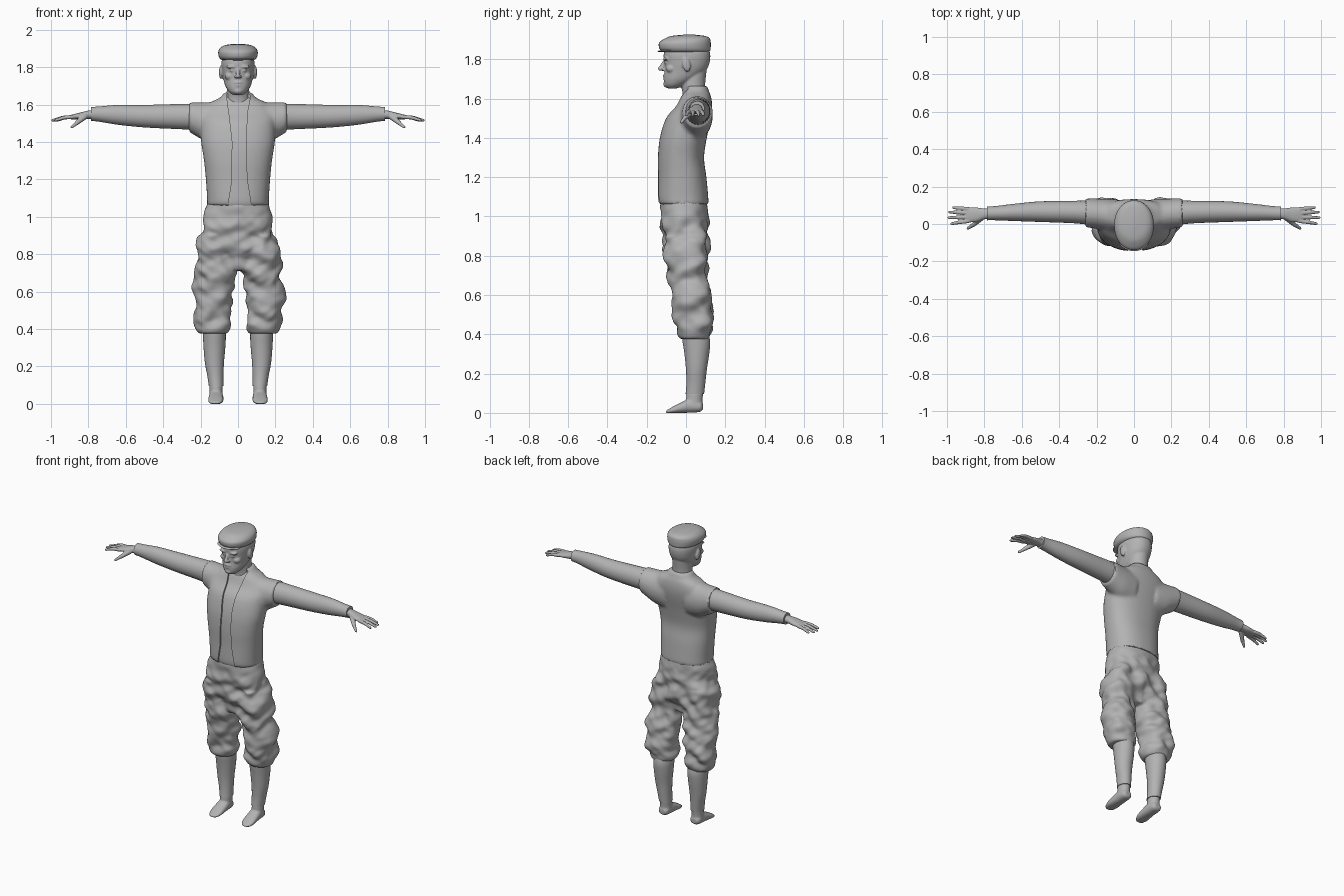
import bpy, bmesh, math
from mathutils import Vector, Matrix, noise

cube = bpy.data.objects.get("Cube")
if cube:
    bpy.data.objects.remove(cube, do_unlink=True)

grey = bpy.data.materials.new("plain_grey")
grey.use_nodes = True
GREY = (0.45, 0.45, 0.45, 1)
grey.diffuse_color = GREY
grey.node_tree.nodes["Principled BSDF"].inputs["Base Color"].default_value = GREY


def spline(rows, steps=5):
    """Catmull-Rom through the section rows."""
    rows = [Vector(r) for r in rows]
    out = []
    for i in range(len(rows) - 1):
        a, b, c, d = rows[max(i - 1, 0)], rows[i], rows[i + 1], rows[min(i + 2, len(rows) - 1)]
        for k in range(steps):
            t = k / steps
            out.append(b + (c - a) * t / 2 + (a - b * 2.5 + c * 2 - d / 2) * t * t
                       + ((b - c) * 3 + d - a) * t ** 3 / 2)
    return out + [rows[-1]]


def loft(bm, axis, rows, side=1, power=2.2, n=40):
    """Closed tube; each row is position, two centres, two radii."""
    rings = []
    for t, cu, cv, ru, rv in spline(rows):
        ring = []
        for i in range(n):
            a = math.tau * i / n
            c, s = math.cos(a), math.sin(a)
            u = cu + ru * math.copysign(abs(c) ** (2 / power), c)
            v = cv + rv * math.copysign(abs(s) ** (2 / power), s)
            x, y, z = {"x": (t, u, v), "y": (u, t, v), "z": (u, v, t)}[axis]
            ring.append(bm.verts.new((x * side, y, z)))
        rings.append(ring)
    for r, q in zip(rings, rings[1:]):
        for i in range(n):
            bm.faces.new((r[i], r[(i + 1) % n], q[(i + 1) % n], q[i]))
    bm.faces.new(rings[0])
    bm.faces.new(rings[-1])


def ball(bm, centre, radii, tilt=0):
    m = Matrix.Translation(centre) @ Matrix.Rotation(tilt, 4, "X") @ Matrix.Diagonal((*radii, 1))
    bmesh.ops.create_uvsphere(bm, u_segments=24, v_segments=16, radius=1, matrix=m)


def bone(bm, p, q, r1, r2):
    """Tapered rod with round ends."""
    p, q = Vector(p), Vector(q)
    d = q - p
    m = Matrix.Translation((p + q) / 2) @ d.to_track_quat("Z", "Y").to_matrix().to_4x4()
    bmesh.ops.create_cone(bm, cap_ends=True, segments=16, radius1=r1, radius2=r2, depth=d.length, matrix=m)
    ball(bm, p, (r1,) * 3)
    ball(bm, q, (r2,) * 3)


def bake(ob):
    dg = bpy.context.evaluated_depsgraph_get()
    mesh = bpy.data.meshes.new_from_object(ob.evaluated_get(dg))
    ob.modifiers.clear()
    ob.data = mesh


def finish(bm, name, voxel=0, smooth=4, angle=40):
    """Make the object; a voxel size fuses its overlapping pieces."""
    bmesh.ops.recalc_face_normals(bm, faces=bm.faces)
    mesh = bpy.data.meshes.new(name)
    bm.to_mesh(mesh)
    bm.free()
    ob = bpy.data.objects.new(name, mesh)
    bpy.context.collection.objects.link(ob)
    mesh.materials.append(grey)
    if voxel:
        mod = ob.modifiers.new("fuse", "REMESH")
        mod.mode, mod.voxel_size = "VOXEL", voxel
        mod = ob.modifiers.new("soften", "SMOOTH")
        mod.factor, mod.iterations = 0.5, smooth
        bake(ob)
    shade(ob, angle)
    return ob


def shade(ob, angle=40):
    bpy.ops.object.select_all(action="DESELECT")
    ob.select_set(True)
    bpy.context.view_layer.objects.active = ob
    bpy.ops.object.shade_smooth_by_angle(angle=math.radians(angle))


# Vest body with both shoulder yokes, and the shirt just inside it
torso = [(1.06, 0, -.012, .168, .126), (1.09, 0, -.016, .165, .13), (1.2, 0, -.02, .172, .124),
         (1.3, 0, -.026, .182, .118), (1.4, 0, -.014, .197, .12), (1.5, 0, .012, .2, .115),
         (1.56, 0, .04, .2, .093), (1.61, 0, .05, .15, .078), (1.635, 0, .052, .1, .066),
         (1.665, 0, .052, .072, .056)]
yoke = [(.08, .04, 1.5, .09, .12), (.16, .05, 1.505, .085, .107), (.21, .056, 1.517, .08, .094),
        (.262, .06, 1.533, .077, .079)]
bm = bmesh.new()
loft(bm, "z", torso, power=2.3)
for s in (1, -1):
    loft(bm, "x", yoke, s, 2)
vest = finish(bm, "vest", .011, 3)

bm = bmesh.new()
loft(bm, "z", [(z - .003, x, y, rx - .012, ry - .01) for z, x, y, rx, ry in torso], power=2.3)
finish(bm, "shirt_front")

# Open front of the vest
edge = [(-.055, 1.0), (-.05, 1.08), (-.034, 1.18), (-.03, 1.4), (-.045, 1.53), (-.068, 1.7),
        (.078, 1.7), (.05, 1.56), (.042, 1.4), (.048, 1.2), (.068, 1.08), (.073, 1.0)]
bm = bmesh.new()
face = bm.faces.new([bm.verts.new((x, -.3, z)) for x, z in edge])
new = bmesh.ops.extrude_face_region(bm, geom=[face])["geom"]
bmesh.ops.translate(bm, vec=(0, .31, 0), verts=[v for v in new if isinstance(v, bmesh.types.BMVert)])
cutter = finish(bm, "front_cutter")
cutter.hide_render = True
mod = vest.modifiers.new("open_front", "BOOLEAN")
mod.operation, mod.object = "DIFFERENCE", cutter
bake(vest)
bpy.data.objects.remove(cutter, do_unlink=True)
shade(vest)

# Neck, with the head above it
bm = bmesh.new()
loft(bm, "z", [(1.56, 0, .045, .075, .06), (1.63, 0, .04, .064, .058), (1.68, 0, .035, .06, .063),
               (1.75, 0, .04, .06, .066)], power=2)
loft(bm, "z", [(1.652, 0, -.07, .028, .024), (1.67, 0, -.055, .05, .054), (1.7, 0, -.03, .068, .083),
               (1.74, 0, -.005, .079, .104), (1.78, 0, .004, .086, .115), (1.83, 0, .005, .088, .118),
               (1.88, 0, .005, .07, .1)], power=2.15)
ball(bm, (0, -.093, 1.672), (.026, .023, .018))
bone(bm, (0, -.107, 1.79), (0, -.132, 1.752), .009, .011)
for s in (1, -1):
    ball(bm, (s * .011, -.121, 1.748), (.01, .011, .008))
    ball(bm, (s * .034, -.102, 1.802), (.031, .014, .009))
    ball(bm, (s * .032, -.1, 1.783), (.014, .011, .008))
    ball(bm, (s * .045, -.074, 1.752), (.026, .028, .022))
    ball(bm, (s * .091, .002, 1.772), (.011, .021, .036), .2)
ball(bm, (0, -.102, 1.717), (.027, .016, .008))
ball(bm, (0, -.102, 1.703), (.023, .015, .007))
finish(bm, "head", .005, 2)

# Flat cap and its short peak
bm = bmesh.new()
loft(bm, "z", [(1.838, 0, -.002, .087, .118), (1.846, 0, -.003, .097, .127), (1.862, 0, -.006, .104, .132),
               (1.885, 0, -.005, .105, .131), (1.905, 0, .006, .093, .115), (1.918, 0, .012, .068, .088),
               (1.925, 0, .016, .02, .03)], power=2.1)
finish(bm, "flat_cap", 0, 0, 60)
bm = bmesh.new()
ball(bm, (0, -.085, 1.845), (.082, .06, .007), .08)
finish(bm, "cap_peak")

# Baggy trousers
bm = bmesh.new()
loft(bm, "z", [(.72, 0, .0, .06, .07), (.79, 0, .0, .15, .105), (.88, 0, -.004, .198, .118),
               (.97, 0, -.008, .186, .122), (1.09, 0, -.012, .158, .116)], power=2.3)
for s in (1, -1):
    loft(bm, "z", [(.375, .134, .042, .075, .072), (.4, .135, .04, .092, .084), (.45, .138, .04, .101, .094),
                   (.52, .138, .036, .103, .1), (.6, .135, .032, .103, .097), (.68, .128, .01, .107, .1),
                   (.78, .12, 0, .108, .106), (.9, .11, -.004, .095, .112)], s, 2.1)
trousers = finish(bm, "baggy_trousers", .01, 5)
for v, nrm in [(v, v.normal.copy()) for v in trousers.data.vertices]:
    x, y, z = v.co
    amount = min(1, max(0, (z - .38) / .06), max(0, (1.08 - z) / .12))
    slant = z + .45 * abs(x) - .3 * y
    fold = noise.noise(Vector((x * 7, y * 7, slant * 13)))
    fine = noise.noise(Vector((x * 15 + 4, y * 13, (z - .5 * abs(x)) * 22)))
    v.co += nrm * amount * (.03 * fold + .011 * fine)

for s, side in ((1, "left"), (-1, "right")):
    # Sleeve and cuff
    bm = bmesh.new()
    loft(bm, "x", [(.23, .06, 1.535, .066, .07), (.32, .064, 1.536, .06, .067), (.5, .066, 1.538, .055, .06),
                   (.64, .062, 1.545, .046, .053), (.74, .058, 1.549, .038, .041),
                   (.785, .057, 1.55, .037, .037)], s, 2)
    finish(bm, side + "_sleeve")

    # Hand with spread fingers
    bm = bmesh.new()
    loft(bm, "x", [(.75, .056, 1.548, .028, .026), (.8, .054, 1.546, .029, .022), (.84, .05, 1.54, .038, .018),
                   (.885, .048, 1.534, .04, .013), (.9, .047, 1.532, .036, .01)], s, 2.2, 24)
    for base, tip, reach in ((.08, .088, .965), (.059, .064, .987), (.037, .034, .99), (.016, .002, .975)):
        mid = (s * (.89 + reach) / 2, (base + tip) / 2, 1.53)
        bone(bm, (s * .885, base, 1.534), mid, .011, .01)
        bone(bm, mid, (s * reach, tip, 1.516), .01, .0075)
    thumb = (s * .86, -.005, 1.503)
    bone(bm, (s * .82, .03, 1.535), thumb, .016, .012)
    bone(bm, thumb, (s * .888, -.023, 1.48), .011, .008)
    finish(bm, side + "_hand", .004, 2)

    # Sock
    bm = bmesh.new()
    loft(bm, "z", [(.095, .117, .045, .039, .047), (.15, .121, .05, .043, .048), (.22, .126, .053, .051, .053),
                   (.3, .126, .055, .058, .063), (.36, .126, .053, .061, .07), (.41, .128, .045, .06, .068)], s, 2)
    finish(bm, side + "_sock")

    # Pointed shoe
    bm = bmesh.new()
    loft(bm, "z", [(.03, .117, .04, .037, .045), (.07, .117, .042, .035, .042), (.105, .117, .045, .036, .043)], s, 2)
    loft(bm, "y", [(.086, .117, .035, .02, .015), (.07, .117, .036, .034, .028), (.02, .117, .04, .038, .036),
                   (-.02, .118, .031, .04, .028), (-.06, .119, .02, .04, .019), (-.09, .12, .011, .03, .01),
                   (-.103, .12, .008, .014, .005)], s, 2.3, 28)
    shoe = finish(bm, side + "_shoe", .005, 3)
    for v in shoe.data.vertices:
        v.co.z = max(0, v.co.z - .003)
